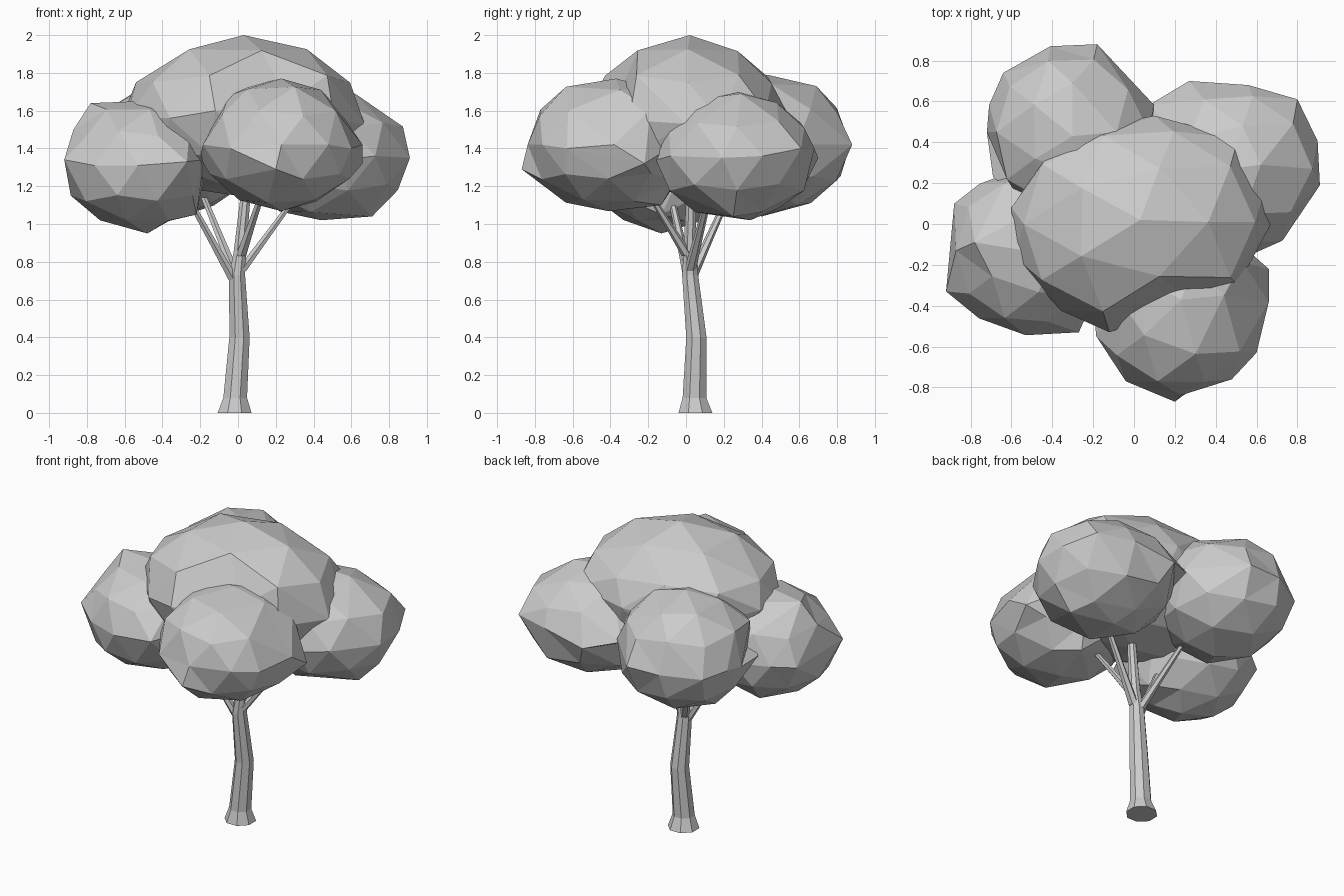
import bpy
import bmesh
import math
import random
from mathutils import Vector

if "Cube" in bpy.data.objects:
    bpy.data.objects.remove(bpy.data.objects["Cube"], do_unlink=True)

random.seed(4)

grey = bpy.data.materials.new("plain_grey")
grey.use_nodes = True
grey_value = (0.6, 0.6, 0.6, 1)
grey.diffuse_color = grey_value
grey.node_tree.nodes["Principled BSDF"].inputs["Base Color"].default_value = grey_value


def finish(name, bm):
    """Turn a bmesh into a flat shaded object with the shared material."""
    bmesh.ops.recalc_face_normals(bm, faces=bm.faces)
    mesh = bpy.data.meshes.new(name)
    bm.to_mesh(mesh)
    bm.free()
    mesh.materials.append(grey)
    obj = bpy.data.objects.new(name, mesh)
    bpy.context.collection.objects.link(obj)
    return obj


def foliage(name, centre, radii, corners):
    """Faceted leaf clump: a low-poly ball whose nearest corners are pulled out."""
    bm = bmesh.new()
    bmesh.ops.create_icosphere(bm, subdivisions=2, radius=1)
    centre = Vector(centre)
    for vert in bm.verts:
        wobble = random.uniform(0.97, 1.03)
        vert.co = centre + Vector(c * r * wobble for c, r in zip(vert.co, radii))
    free = set(bm.verts)
    for corner in corners:
        target = Vector(corner)
        nearest = min(free, key=lambda v: (v.co - target).length)
        free.discard(nearest)
        nearest.co = target
    finish(name, bm)


def limb(name, rings, sides):
    """Tapering limb through rings given as (centre, radius), capped at both ends."""
    bm = bmesh.new()
    loops = []
    for (x, y, z), radius in rings:
        angles = [math.tau * (i + 0.5) / sides for i in range(sides)]
        loops.append([bm.verts.new((x + radius * math.cos(a), y + radius * math.sin(a), z))
                      for a in angles])
    for low, high in zip(loops, loops[1:]):
        for i in range(sides):
            j = (i + 1) % sides
            bm.faces.new((low[i], low[j], high[j], high[i]))
    bm.faces.new(loops[0])
    bm.faces.new(loops[-1])
    finish(name, bm)


# Trunk with a flared foot and a slight bend, running up into the crown
limb("trunk", [((-0.018, 0.05, 0), 0.097), ((-0.015, 0.045, 0.08), 0.068),
               ((0.008, 0.055, 0.4), 0.058), ((-0.005, 0.022, 0.73), 0.046),
               ((0.01, 0.02, 0.85), 0.036), ((0.05, 0.03, 1.25), 0.026)], 8)

# Branches leaving the trunk towards the clumps: start and tip
branches = {
    "front_branch": ((0.015, 0.01, 0.83), (0.13, -0.2, 1.17)),
    "right_branch": ((-0.02, 0.02, 0.7), (-0.27, -0.08, 1.15)),
    "left_branch": ((0.015, 0.02, 0.75), (0.31, 0.12, 1.15)),
    "back_branch": ((-0.01, 0.03, 0.72), (-0.18, 0.22, 1.14)),
}
for name, (start, tip) in branches.items():
    middle = Vector(start).lerp(Vector(tip), 0.45)
    limb(name, [(start, 0.032), (middle, 0.024), (tip, 0.018)], 6)

# Leaf clumps
foliage("crown_foliage", (0.02, 0.01, 1.56), (0.64, 0.53, 0.42), [
    (0.03, 0.02, 2), (-0.12, -0.53, 1.6), (0.1, 0.53, 1.6), (0.51, 0.42, 1.6),
    (0.67, 0, 1.53), (0.51, -0.3, 1.55), (-0.6, 0.08, 1.6), (-0.54, 0, 1.75),
    (0.27, -0.37, 1.65)])

foliage("front_foliage", (0.23, -0.41, 1.42), (0.43, 0.44, 0.35), [
    (0.2, -0.87, 1.29), (0.23, -0.37, 1.77), (-0.2, -0.35, 1.35),
    (0.66, -0.22, 1.32), (-0.04, -0.77, 1.4), (0.6, -0.63, 1.4),
    (0.3, -0.13, 1.1), (0.66, -0.38, 1.42), (0.44, -0.35, 1.71),
    (-0.05, -0.4, 1.68)])

foliage("right_foliage", (-0.53, -0.13, 1.31), (0.39, 0.41, 0.35), [
    (-0.92, -0.33, 1.34), (-0.78, -0.09, 1.64), (-0.48, -0.13, 0.95),
    (-0.27, -0.53, 1.33), (-0.37, -0.1, 1.65), (-0.88, 0.1, 1.3),
    (-0.18, -0.33, 1.34), (-0.22, -0.13, 1.05)])

foliage("left_foliage", (0.46, 0.27, 1.36), (0.45, 0.43, 0.34), [
    (0.27, 0.7, 1.35), (0.8, 0.61, 1.4), (0.91, 0.19, 1.35), (0.56, 0.68, 1.4),
    (0.62, 0.29, 1.69), (0.44, 0.34, 1.02), (0.55, -0.16, 1.34),
    (0.07, 0.58, 1.4), (0.71, 0.25, 1.04)])

foliage("back_foliage", (-0.31, 0.45, 1.42), (0.42, 0.43, 0.37), [
    (-0.41, 0.87, 1.42), (-0.18, 0.88, 1.42), (-0.72, 0.45, 1.4),
    (-0.3, 0.69, 1.73), (-0.3, 0.43, 1.79), (-0.64, 0.74, 1.4),
    (-0.69, 0.23, 1.38), (-0.3, 0.4, 1.04)])
